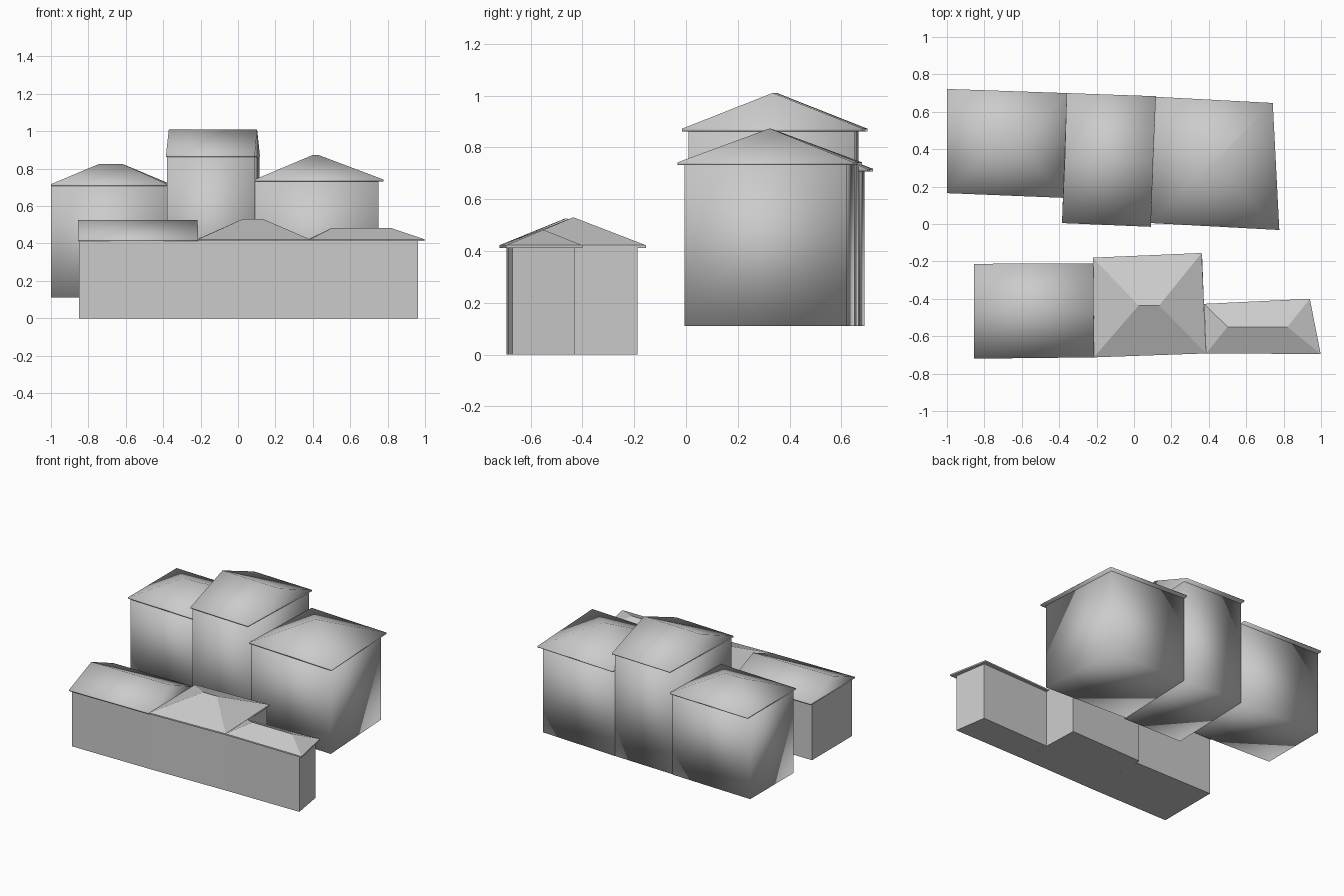
import bpy

if "Cube" in bpy.data.objects:
    bpy.data.objects.remove(bpy.data.objects["Cube"])

SLAB = 0.01  # thickness of the eave edge


def make_mesh(name, verts, faces, smooth):
    mesh = bpy.data.meshes.new(name)
    mesh.from_pydata(verts, [], faces)
    mesh.validate()
    for p in mesh.polygons:
        p.use_smooth = smooth
    obj = bpy.data.objects.new(name, mesh)
    bpy.context.collection.objects.link(obj)
    return obj


SIDES = [(i, (i + 1) % 4, (i + 1) % 4 + 4, i + 4) for i in range(4)]


def walls(name, plan, z0, z1, smooth):
    """Closed prism over a four-cornered plan (front left, front right, back right, back left)."""
    verts = [(x, y, z) for z in (z0, z1) for x, y in plan]
    make_mesh(name, verts, [(3, 2, 1, 0), (4, 5, 6, 7)] + SIDES, smooth)


def roof(name, plan, ridge, eave, top, smooth):
    """Hip or gable roof: thin eave edge, then slopes up to a two-point ridge."""
    verts = [(x, y, z) for z in (eave, eave + SLAB) for x, y in plan]
    verts += [(x, y, top) for x, y in ridge]
    slopes = [(4, 5, 9, 8), (5, 6, 9), (6, 7, 8, 9), (7, 4, 8)]
    make_mesh(name, verts, [(3, 2, 1, 0)] + SIDES + slopes, smooth)


# name, wall plan, roof plan, ridge, base, eave, ridge height, smooth walls, smooth roof
houses = [
    # back row
    ("back_left",
     [(-1, .19), (-.378, .165), (-.36, .67), (-1, .69)],
     [(-1, .165), (-.38, .14), (-.36, .70), (-1, .722)],
     [(-.74, .435), (-.62, .43)], .11, .707, .826, True, True),
    ("back_middle",
     [(-.38, .02), (.09, .01), (.115, .65), (-.36, .665)],
     [(-.385, .005), (.09, -.015), (.117, .683), (-.36, .70)],
     [(-.37, .35), (.102, .335)], .11, .862, 1.01, True, True),
    ("back_right",
     [(.09, .025), (.75, -.005), (.715, .62), (.115, .65)],
     [(.09, .005), (.777, -.032), (.742, .647), (.117, .68)],
     [(.40, .325), (.43, .323)], .11, .732, .873, True, True),
    # front row
    ("front_left",
     [(-.85, -.692), (-.213, -.688), (-.217, -.235), (-.85, -.235)],
     [(-.855, -.72), (-.213, -.713), (-.218, -.21), (-.855, -.213)],
     [(-.855, -.465), (-.216, -.462)], 0, .412, .526, False, True),
    ("front_middle",
     [(-.213, -.688), (.383, -.675), (.365, -.187), (-.217, -.205)],
     [(-.215, -.713), (.385, -.692), (.362, -.155), (-.22, -.18)],
     [(.025, -.435), (.135, -.435)], 0, .412, .53, False, False),
    ("front_right",
     [(.383, -.675), (.963, -.67), (.925, -.43), (.375, -.447)],
     [(.385, -.692), (.998, -.695), (.94, -.40), (.375, -.427)],
     [(.50, -.55), (.82, -.55)], 0, .412, .482, False, False),
]

for name, wp, rp, ridge, base, eave, top, sw, sr in houses:
    walls(name + "_walls", wp, base, eave, sw)
    roof(name + "_roof", rp, ridge, eave, top, sr)
